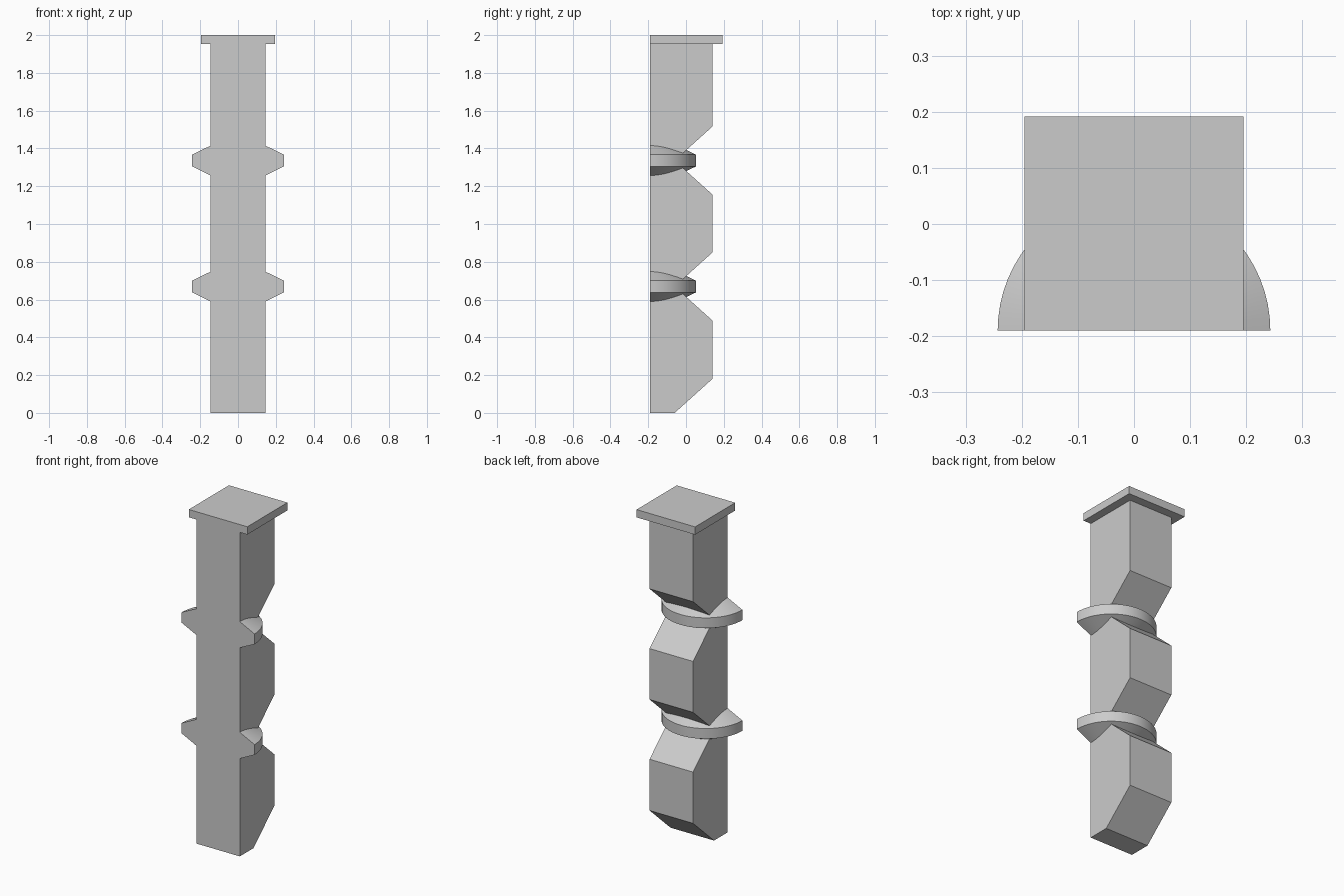
import bpy, bmesh, math

if "Cube" in bpy.data.objects:
    bpy.data.objects.remove(bpy.data.objects["Cube"])

FRONT, BACK = -0.19, 0.14      # depth of the post
HALF_W = 0.145                 # half width of the post
TOP = 1.953                    # underside of the cap plate
NOTCH_Y, NOTCH_H = -0.06, 0.18 # notch depth and half height
NOTCHES = (0.669, 1.336)       # heights of the two notches

grey = bpy.data.materials.new("light_grey")
grey.diffuse_color = (0.6, 0.6, 0.6, 1)
grey.use_nodes = True
grey.node_tree.nodes["Principled BSDF"].inputs["Base Color"].default_value = grey.diffuse_color


def finish(name, bm):
    bmesh.ops.recalc_face_normals(bm, faces=bm.faces)
    mesh = bpy.data.meshes.new(name)
    bm.to_mesh(mesh)
    bm.free()
    mesh.materials.append(grey)
    obj = bpy.data.objects.new(name, mesh)
    bpy.context.collection.objects.link(obj)
    return obj


def extrude_side_profile(name, points, half_width):
    """Extrude a (y, z) outline across x."""
    bm = bmesh.new()
    face = bm.faces.new([bm.verts.new((-half_width, y, z)) for y, z in points])
    new = bmesh.ops.extrude_face_region(bm, geom=[face])["geom"]
    verts = [v for v in new if isinstance(v, bmesh.types.BMVert)]
    bmesh.ops.translate(bm, verts=verts, vec=(2 * half_width, 0, 0))
    return finish(name, bm)


# Post: flat front, notched back, chamfered foot
outline = [(FRONT, 0), (NOTCH_Y, 0), (BACK, NOTCH_H)]
for z in NOTCHES:
    outline += [(BACK, z - NOTCH_H), (NOTCH_Y, z), (BACK, z + NOTCH_H)]
outline += [(BACK, TOP), (FRONT, TOP)]
extrude_side_profile("post", outline, HALF_W)

# Cap plate, flush with the front
extrude_side_profile("cap_plate", [(FRONT, TOP), (0.192, TOP), (0.192, 2), (FRONT, 2)], 0.195)


# Half-round collars with bevelled top and bottom
def collar(name, z, steps=32):
    section = [(HALF_W, -0.079), (0.243, -0.031), (0.243, 0.031), (HALF_W, 0.079)]
    bm = bmesh.new()
    rings = []
    for i in range(steps + 1):
        a = math.pi * i / steps
        rings.append([bm.verts.new((r * math.cos(a), FRONT + r * math.sin(a), z + h))
                      for r, h in section])
    for a, b in zip(rings, rings[1:]):
        for j in range(4):
            k = (j + 1) % 4
            bm.faces.new((a[j], a[k], b[k], b[j]))
    bm.faces.new(rings[0])
    bm.faces.new(rings[-1])
    obj = finish(name, bm)
    bpy.ops.object.select_all(action='DESELECT')
    obj.select_set(True)
    bpy.context.view_layer.objects.active = obj
    bpy.ops.object.shade_smooth_by_angle(angle=math.radians(20))


collar("lower_collar", NOTCHES[0])
collar("upper_collar", NOTCHES[1])
